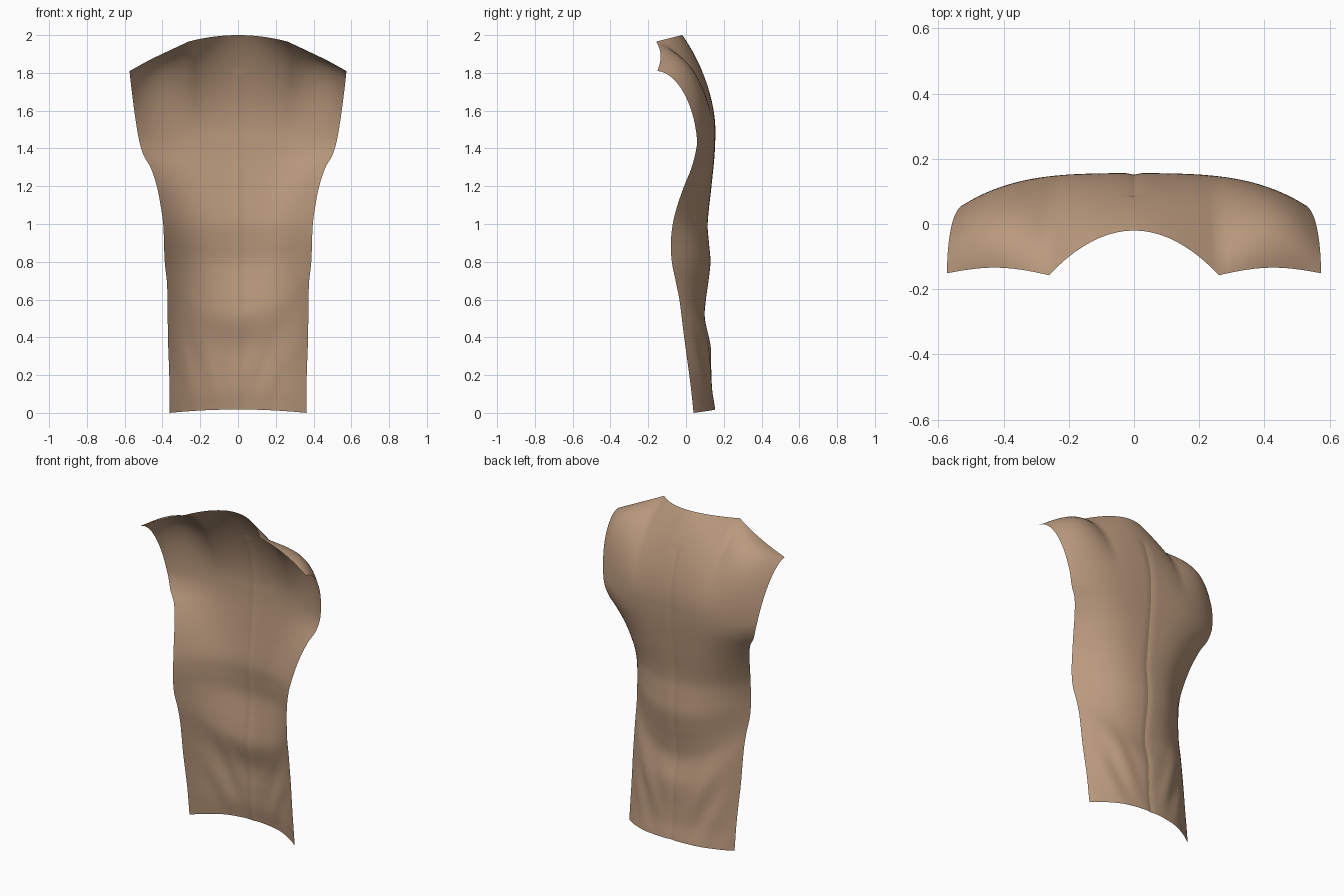
import bpy, bmesh, math
from mathutils import Vector

if "Cube" in bpy.data.objects:
    bpy.data.objects.remove(bpy.data.objects["Cube"])

# Profiles read by height: (z, value)
CENTRE_Y = [(-.1, .165), (0, .155), (.1, .14), (.2, .135), (.35, .13), (.5, .100), (.6, .106), (.7, .12),
            (.8, .13), (.9, .122), (1.0, .115), (1.2, .135), (1.35, .150), (1.45, .155), (1.6, .15)]
EDGE_Y = [(-.1, .05), (0, .04), (.2, .018), (.4, -.01), (.6, -.035), (.7, -.055), (.8, -.075), (.9, -.08),
          (1.0, -.07), (1.1, -.045), (1.2, -.01), (1.3, .03), (1.4, .055), (1.45, .058), (1.5, .05)]
WIDTH = [(-.1, .36), (0, .362), (.2, .364), (.4, .371), (.6, .373), (.7, .377), (.8, .388), (1.0, .396),
         (1.1, .41), (1.2, .43), (1.3, .463), (1.36, .498), (1.45, .525), (1.6, .549), (1.7, .562),
         (1.81, .574), (1.9, .58)]
SPLIT = 1.45      # height where the shoulder roll begins
NECK = 10 / 22    # fraction of the half width taken by the neckline
COLS, LOW_ROWS, TOP_ROWS = 44, 72, 36


def curve(table, z):
    """Smooth (cubic Hermite) lookup in a profile."""
    z = min(max(z, table[0][0]), table[-1][0])
    n = len(table)
    i = max(k for k in range(n - 1) if table[k][0] <= z)

    def slope(k):
        a, b = table[max(k - 1, 0)], table[min(k + 1, n - 1)]
        return (b[1] - a[1]) / (b[0] - a[0])
    (z0, v0), (z1, v1) = table[i], table[i + 1]
    h = z1 - z0
    s = (z - z0) / h
    return ((2*s**3 - 3*s*s + 1) * v0 + (s**3 - 2*s*s + s) * h * slope(i)
            + (3*s*s - 2*s**3) * v1 + (s**3 - s*s) * h * slope(i + 1))


def bump(x, centre, size):
    return math.exp(-((x - centre) / size) ** 2)


def lower_y(t, z):
    """Depth of the back panel at side fraction t and height z."""
    sag = .2 * t * t * bump(z, .55, .3)               # smile-shaped waist fold
    q = min(max((z - .8) / .6, 0), 1)
    f = t ** (2.5 + .9 * q * q * (3 - 2 * q))
    y = curve(CENTRE_Y, z - sag) * (1 - f) + curve(EDGE_Y, z) * f
    # drape folds fanning from the waist sides down to the hem centre
    y += .006 * math.sin(15 * (t - 1.1 * z)) * bump(z, .26, .2) * bump(t, .55, .3)
    return y


def mix3(t, a, b, c):
    """Smooth blend through centre, neck and edge values."""
    n = NECK
    return a * ((t*t - n*n) * (t*t - 1) / (n*n)) + b * (t*t * (t*t - 1) / (n*n * (n*n - 1))) \
        + c * (t*t * (t*t - n*n) / (1 - n*n))


def top_edge(t):
    """Neckline curve followed by the shoulder seam, as (y, z)."""
    if t <= NECK:
        q = (t / NECK) ** 2
        return Vector((-.02 - .137 * q, 2 - .034 * q))
    q = (t - NECK) / (1 - NECK)
    return Vector((-.157 + .006 * q + .02 * math.sin(math.pi * q), 1.966 - .156 * q + .004 * math.sin(math.pi * q)))


def shoulder(t, s):
    """Roll from the upper back over to the top edge, as (y, z)."""
    p0 = Vector((lower_y(t, SPLIT), SPLIT))
    p3 = top_edge(t)
    p1 = p0 + mix3(t, Vector((.012, .2)), Vector((.006, .22)), Vector((-.018, .2)))
    p2 = p3 + mix3(t, Vector((.095, -.13)), Vector((.15, -.05)), Vector((.1, -.01)))
    r = 1 - s
    return p0 * r**3 + p1 * 3*s*r*r + p2 * 3*s*s*r + p3 * s**3


# Back panel: one open sheet, left and right of the centre seam
bm = bmesh.new()
grid = []
for j in range(LOW_ROWS + TOP_ROWS + 1):
    row = []
    for i in range(COLS + 1):
        u = i / (COLS / 2) - 1
        t = abs(u)
        if j <= LOW_ROWS:
            z = SPLIT * j / LOW_ROWS
            x, y = u * curve(WIDTH, z), lower_y(t, z)
            z += .018 * (1 - t * t) * (1 - j / LOW_ROWS) ** 6      # hem lifts at the centre
        else:
            s = (j - LOW_ROWS) / TOP_ROWS
            y, z = shoulder(t, s)
            x = u * curve(WIDTH, shoulder(1, s)[1])
        if z < 1.81:
            y -= .005 * max(0, 1 - abs(x) / .025)                  # seam groove
        row.append(bm.verts.new((x, y, z)))
    grid.append(row)
for a, b in zip(grid, grid[1:]):
    for i in range(COLS):
        bm.faces.new((a[i], b[i], b[i + 1], a[i + 1])).smooth = True

# Centre seam: part the sheet up to the yoke
seam = [e for e in bm.edges if all(abs(v.co.x) < 1e-5 and v.co.z < 1.82 for v in e.verts)]
bmesh.ops.split_edges(bm, edges=seam)

mesh = bpy.data.meshes.new("back_panel")
bm.to_mesh(mesh)
bm.free()
cloth = bpy.data.materials.new("tan_cloth")
cloth.diffuse_color = (.49, .32, .205, 1)
cloth.use_nodes = True
cloth.node_tree.nodes["Principled BSDF"].inputs["Base Color"].default_value = cloth.diffuse_color
mesh.materials.append(cloth)
panel = bpy.data.objects.new("back_panel", mesh)
bpy.context.collection.objects.link(panel)
